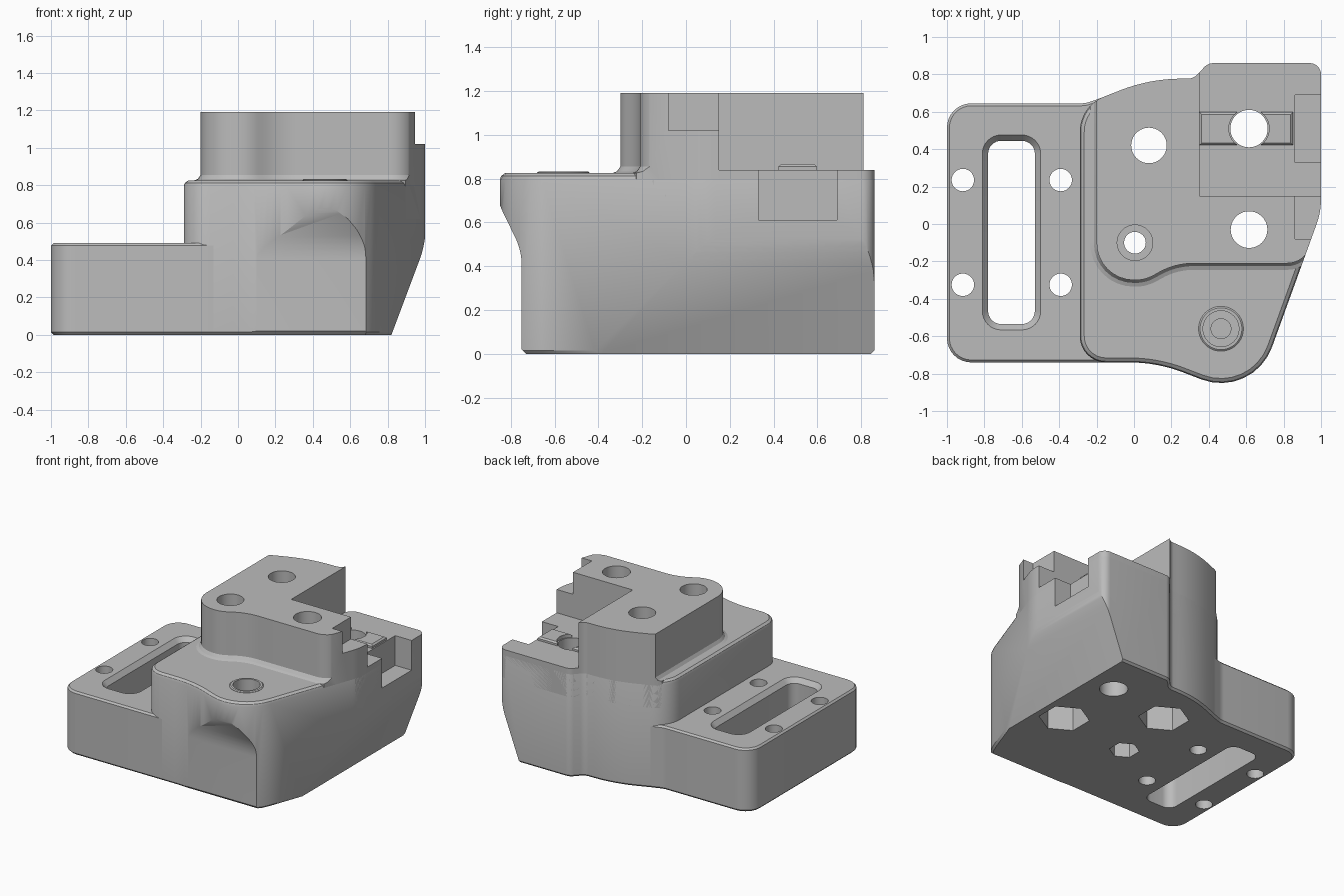
import bpy, bmesh, math
from mathutils import Vector

if "Cube" in bpy.data.objects:
    bpy.data.objects.remove(bpy.data.objects["Cube"], do_unlink=True)

grey = bpy.data.materials.new("plain grey")
grey.use_nodes = True
grey.diffuse_color = (0.5, 0.5, 0.5, 1)
grey.node_tree.nodes["Principled BSDF"].inputs["Base Color"].default_value = grey.diffuse_color


def rounded(corners, steps=8):
    """Polygon of (x, y, radius) corners turned into a filleted outline."""
    pts = []
    for i, (x, y, r) in enumerate(corners):
        p = Vector((x, y))
        if r == 0:
            pts.append(p)
            continue
        u = (Vector(corners[i - 1][:2]) - p).normalized()
        v = (Vector(corners[(i + 1) % len(corners)][:2]) - p).normalized()
        half = u.angle(v) / 2
        centre = p + (u + v).normalized() * (r / math.sin(half))
        t = r / math.tan(half)
        a, b = (p + u * t - centre).normalized(), (p + v * t - centre).normalized()
        pts += [centre + a.slerp(b, k / steps) * r for k in range(steps + 1)]
    return pts


def circle(x, y, r, sides=40, turn=0.0):
    angles = [turn + math.tau * k / sides for k in range(sides)]
    return [Vector((x + r * math.cos(a), y + r * math.sin(a))) for a in angles]


def rect(x0, x1, y0, y1, r=0):
    return rounded([(x0, y0, r), (x1, y0, r), (x1, y1, r), (x0, y1, r)])


def inset(pts, d):
    """Move a counter-clockwise outline inwards by d."""
    out = []
    for i, p in enumerate(pts):
        e = (p - pts[i - 1]).normalized()
        f = (pts[(i + 1) % len(pts)] - p).normalized()
        n, m = Vector((-e.y, e.x)), Vector((-f.y, f.x))
        out.append(p + (n + m) * (d / (1 + n.dot(m))))
    return out


def loft(name, pts, levels, place=lambda u, v, w: (u, v, w)):
    """Solid from one outline at several (height, inset) levels."""
    bm = bmesh.new()
    rings = [[bm.verts.new(place(p.x, p.y, z)) for p in inset(pts, d)] for z, d in levels]
    for lo, hi in zip(rings, rings[1:]):
        for i in range(len(lo)):
            bm.faces.new((lo[i - 1], lo[i], hi[i], hi[i - 1]))
    bm.faces.new(rings[0][::-1])
    bm.faces.new(rings[-1])
    bmesh.ops.recalc_face_normals(bm, faces=bm.faces[:])
    mesh = bpy.data.meshes.new(name)
    bm.to_mesh(mesh)
    bm.free()
    mesh.materials.append(grey)
    ob = bpy.data.objects.new(name, mesh)
    bpy.context.collection.objects.link(ob)
    return ob


def cutter(pts, z0, z1, **kw):
    ob = loft("cutter", pts, [(z0, 0), (z1, 0)], **kw)
    ob.hide_render = True
    return ob


def carve(ob, tools, operation='DIFFERENCE'):
    bpy.context.view_layer.objects.active = ob
    for tool in tools:
        mod = ob.modifiers.new("cut", 'BOOLEAN')
        mod.operation, mod.solver, mod.object = operation, 'EXACT', tool
        bpy.ops.object.modifier_apply(modifier=mod.name)


TOP, SHELF, LEDGE = 1.19, 0.825, 0.84

# Mounting plate with rounded corners
plate = loft("mounting_plate", rounded([
    (-1, -0.74, 0.13), (-0.13, -0.74, 0), (-0.13, 0.69, 0),
    (-0.26, 0.645, 0.15), (-1, 0.645, 0.13)]),
    [(0, 0.015), (0.015, 0), (0.477, 0), (0.49, 0.013)])

# Main body: plan outline with a front lobe and slanted right side
plan = rounded([
    (-0.29, -0.74, 0.14), (0.124, -0.74, 0.8), (0.637, -0.937, 0.29),
    (1, 0.065, 0.4), (1, 0.86, 0.06), (0.395, 0.86, 0.07),
    (0.32, 0.778, 0.07), (0.08, 0.775, 0.9), (-0.29, 0.63, 0.2)])
body = loft("main_body", plan,
            [(0, 0.015), (0.015, 0), (0.795, 0), (0.812, 0.006), (SHELF, 0.024)])

# Undercut of the front lobe and slope of the lower right side
front_profile = rounded([
    (-0.71, -0.02, 0), (-0.75, 0.02, 0), (-0.75, 0.47, 0.3), (-0.862, 0.7, 0.25),
    (-0.862, 1.5, 0), (1.2, 1.5, 0), (1.2, -0.02, 0)])
side_profile = rounded([
    (-1, -0.1, 0), (0.783, -0.1, 0), (1.003, 0.487, 0.5), (1.003, 1.5, 0), (-1, 1.5, 0)])
keepers = [cutter(front_profile, -2, 2, place=lambda u, v, w: (w, u, v)),
           cutter(side_profile, -2, 2, place=lambda u, v, w: (u, w, v))]
carve(body, keepers, 'INTERSECT')

# Upper block with a filleted foot, trimmed to the plan outline
upper = loft("upper_block", rounded([
    (-0.2, -0.3, 0.199), (0.06, -0.3, 0.2), (0.22, -0.21, 0.38),
    (0.91, -0.21, 0.13), (1.3, 0.87, 0), (1.3, 1.2, 0), (-0.2, 1.2, 0)]),
    [(0.62, -0.035), (SHELF, -0.035), (0.833, -0.015), (0.855, 0), (TOP, 0)])
trim = cutter(plan, 0.5, 1.5)
carve(upper, [trim], 'INTERSECT')

# Ledge cutout, side notch and side pocket
pocket = cutter(rect(0.86, 1.2, 0.33, 0.69), 0.61, 1.5)
ledge = cutter(rect(0.35, 1.2, 0.15, 1.2), LEDGE, 1.5)
notch = cutter(rect(0.86, 1.2, -0.08, 0.3), 1.02, 1.5)

# Through holes with hexagonal nut recesses underneath
bolts = []
for x, y, r, hexagon in ((0.08, 0.42, 0.095, 0.18), (0.615, -0.03, 0.098, 0.18),
                         (0.005, -0.1, 0.058, 0.107), (0.615, 0.51, 0.1, 0)):
    bolts.append(cutter(circle(x, y, r), -0.2, 1.5))
    if hexagon:
        bolts.append(cutter(circle(x, y, hexagon, 6, math.pi / 2), -0.2, 0.3))
bolts.append(cutter(circle(0.005, -0.1, 0.095), 0.95, 1.5))

# Stepped blind hole in the front lobe, with a raised rim
lobe_hole = [cutter(circle(0.465, -0.56, 0.096), 0.74, 1.5),
             cutter(circle(0.465, -0.56, 0.053), 0.4, 1.5)]
rim = loft("hole_rim", circle(0.465, -0.56, 0.12),
           [(0.8, 0), (0.827, 0), (0.833, 0.008)])

# Raised key on the ledge, split by its hole
key = loft("ledge_key", rect(0.35, 0.85, 0.422, 0.598),
           [(0.8, 0), (0.855, 0), (0.866, 0.012)])
key_hole = cutter(circle(0.615, 0.51, 0.108), 0.7, 1.5)

# Plate slot with a flared mouth, and four screw holes
slot = loft("cutter", rect(-0.78, -0.53, -0.535, 0.445, 0.07),
            [(-0.1, 0), (0.455, 0), (0.5, -0.04)])
slot.hide_render = True
screws = [cutter(circle(x, y, 0.06), -0.2, 0.7)
          for x in (-0.915, -0.392) for y in (0.235, -0.325)]

carve(plate, [slot] + screws)
carve(body, [pocket] + bolts + lobe_hole)
carve(upper, [ledge, notch, pocket] + bolts)
carve(rim, lobe_hole)
carve(key, [key_hole])

# Remove the cutters and smooth the curved walls
for ob in [o for o in bpy.data.objects if o.name.startswith("cutter")]:
    bpy.data.objects.remove(ob, do_unlink=True)
for ob in (plate, body, upper, rim, key):
    bpy.ops.object.select_all(action='DESELECT')
    ob.select_set(True)
    bpy.context.view_layer.objects.active = ob
    bpy.ops.object.shade_smooth_by_angle(angle=math.radians(30))
